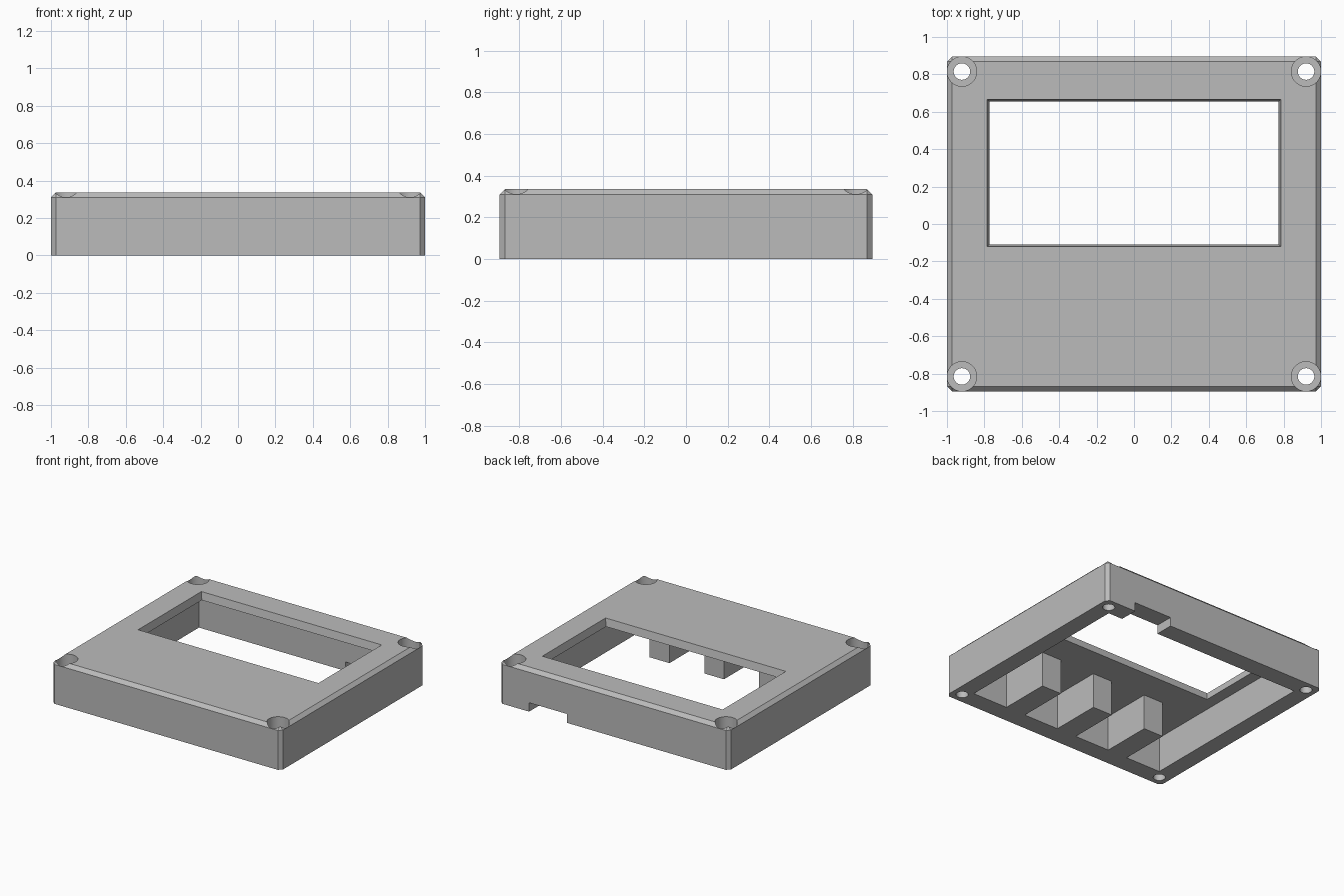
import bpy
import bmesh
import math

if "Cube" in bpy.data.objects:
    bpy.data.objects.remove(bpy.data.objects["Cube"], do_unlink=True)

HALF_X, HALF_Y, HEIGHT = 1.0, 0.895, 0.337
INNER_X, INNER_Y, CEILING = 0.865, 0.75, 0.277
CHAMFER = 0.027

grey = bpy.data.materials.new("plain grey")
grey.use_nodes = True
grey.diffuse_color = (0.5, 0.5, 0.5, 1)
grey.node_tree.nodes["Principled BSDF"].inputs["Base Color"].default_value = (0.5, 0.5, 0.5, 1)


def add_object(name, bm):
    mesh = bpy.data.meshes.new(name)
    bmesh.ops.recalc_face_normals(bm, faces=bm.faces)
    bm.to_mesh(mesh)
    bm.free()
    mesh.materials.append(grey)
    obj = bpy.data.objects.new(name, mesh)
    bpy.context.collection.objects.link(obj)
    return obj


def box(name, x, y, z, chamfer=0, taper=0):
    """Box from (min, max) ranges; taper narrows its lower end."""
    bm = bmesh.new()
    bmesh.ops.create_cube(bm, size=1)
    for v in bm.verts:
        inset = taper if v.co.z < 0 else 0
        for axis, (low, high) in enumerate((x, y, z)):
            inward = inset if axis < 2 else 0
            v.co[axis] = high - inward if v.co[axis] > 0 else low + inward
    if chamfer:
        edges = [e for e in bm.edges if any(v.co.z > z[0] + 0.01 for v in e.verts)]
        bmesh.ops.bevel(bm, geom=edges, offset=chamfer, segments=1, affect='EDGES')
    return add_object(name, bm)


def cylinder(name, x, y, radius, low, high):
    bm = bmesh.new()
    bmesh.ops.create_cone(bm, cap_ends=True, segments=48, radius1=radius,
                          radius2=radius, depth=high - low)
    bmesh.ops.translate(bm, verts=bm.verts, vec=(x, y, (low + high) / 2))
    return add_object(name, bm)


def cut(target, cutter):
    cutter.hide_render = True
    mod = target.modifiers.new("cut", 'BOOLEAN')
    mod.operation = 'DIFFERENCE'
    mod.solver = 'EXACT'
    mod.object = cutter
    bpy.context.view_layer.objects.active = target
    bpy.ops.object.modifier_apply(modifier=mod.name)
    bpy.data.objects.remove(cutter, do_unlink=True)


# Outer case, chamfered everywhere but the base, hollow from below
case = box("case_shell", (-HALF_X, HALF_X), (-HALF_Y, HALF_Y), (0, HEIGHT), chamfer=CHAMFER)
cut(case, box("cavity", (-INNER_X, INNER_X), (-INNER_Y, INNER_Y), (-0.1, CEILING)))

# Display window with slightly tapered sides
cut(case, box("window", (-0.787, 0.787), (-0.123, 0.668), (CEILING - 0.01, HEIGHT + 0.01), taper=0.016))

# Cable notch in the lower edge of the back wall
cut(case, box("cable_notch", (0.41, 0.74), (INNER_Y - 0.05, HALF_Y + 0.05), (-0.1, 0.07)))

# Screw holes with wide recesses in the four corners
for sx in (-1, 1):
    for sy in (-1, 1):
        cut(case, cylinder("screw_hole", sx * 0.92, sy * 0.815, 0.044, -0.1, HEIGHT + 0.1))
        cut(case, cylinder("screw_recess", sx * 0.92, sy * 0.815, 0.079, HEIGHT - 0.1, HEIGHT + 0.1))

# Three support ribs behind the front wall
for side, x in (("right", -0.475), ("middle", 0), ("left", 0.475)):
    box(side + "_support_rib", (x - 0.086, x + 0.086), (-INNER_Y, -0.35), (0, CEILING))

# Smooth round walls, keep the flat edges sharp
bpy.ops.object.select_all(action='DESELECT')
case.select_set(True)
bpy.context.view_layer.objects.active = case
bpy.ops.object.shade_smooth_by_angle(angle=math.radians(20))
